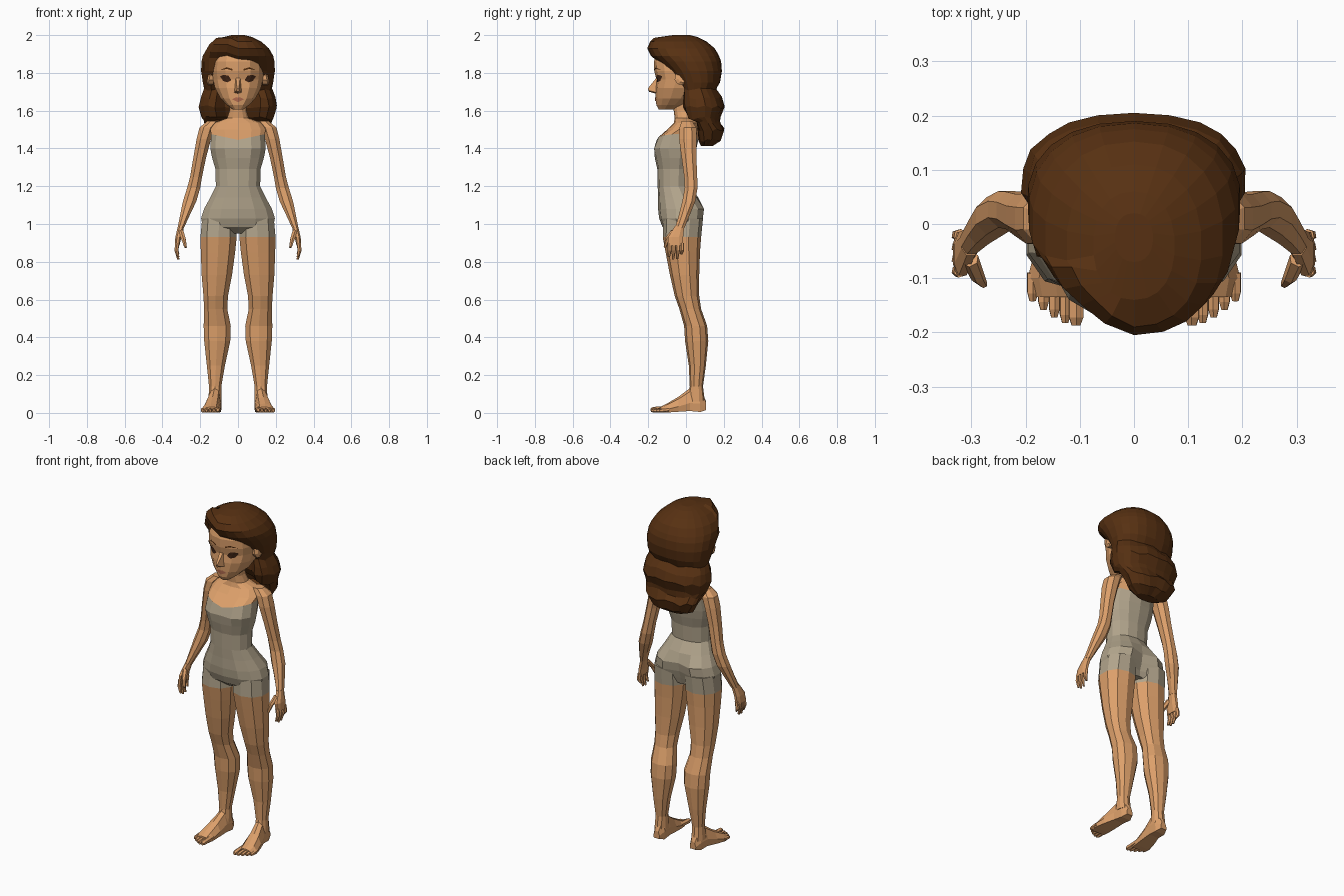
import bpy, bmesh, math, random
from mathutils import Vector
from mathutils.bvhtree import BVHTree

random.seed(4)


def material(name, rgb):
    m = bpy.data.materials.new(name)
    m.diffuse_color = (*rgb, 1)
    return m


SKIN = material("skin", (0.72, 0.35, 0.145))
SUIT = material("suit fabric", (0.44, 0.37, 0.26))
HAIR = material("dark brown hair", (0.095, 0.03, 0.006))
EYE = material("eye brown", (0.05, 0.018, 0.008))
LIP = material("lip", (0.45, 0.15, 0.08))


def ring(z, cx, rx, yf, yb, n=12, p=0.9):
    """Horizontal rounded section between a front y and a back y."""
    pts = []
    for i in range(n):
        t = 2 * math.pi * (i + 0.5) / n
        c, s = math.cos(t), math.sin(t)
        pts.append(Vector((cx + rx * math.copysign(abs(c) ** p, c),
                           (yf + yb) / 2 + (yb - yf) / 2 * math.copysign(abs(s) ** p, s), z)))
    return pts


def loft(bm, rings):
    vs = [[bm.verts.new(p) for p in r] for r in rings]
    n = len(vs[0])
    for a, b in zip(vs, vs[1:]):
        for i in range(n):
            j = (i + 1) % n
            bm.faces.new((a[i], a[j], b[j], b[i]))
    bm.faces.new(vs[0])
    bm.faces.new(vs[-1])


def tube(bm, pts, radii, n=6):
    """Short limb such as a finger: sections square to the path."""
    pts = [Vector(p) for p in pts]
    d = (pts[-1] - pts[0]).normalized()
    u = d.cross(Vector((1, 0.2, 0.1))).normalized()
    w = d.cross(u)
    loft(bm, [[p + r * (math.cos(2 * math.pi * i / n) * u + math.sin(2 * math.pi * i / n) * w)
               for i in range(n)] for p, r in zip(pts, radii)])


def finish(name, bm, mats, rule=None, mirror=False):
    bmesh.ops.recalc_face_normals(bm, faces=bm.faces)
    if rule:
        for f in bm.faces:
            f.material_index = rule(f.calc_center_median())
    me = bpy.data.meshes.new(name)
    bm.to_mesh(me)
    bm.free()
    for m in mats:
        me.materials.append(m)
    ob = bpy.data.objects.new(name, me)
    bpy.context.collection.objects.link(ob)
    if mirror:
        ob.modifiers.new("mirror", 'MIRROR').use_clip = False
    return ob


# torso with neck: suit colour below a dipped neckline
bm = bmesh.new()
rows = []
for z, rx, yf, yb in [(.95, .07, -.08, .05), (.985, .19, -.125, .085), (1.03, .2, -.142, .1),
                      (1.08, .184, -.148, .107), (1.14, .15, -.148, .065), (1.2, .12, -.15, .025),
                      (1.29, .122, -.152, .03), (1.35, .14, -.165, .045), (1.4, .15, -.18, .055),
                      (1.455, .145, -.155, .065), (1.5, .15, -.1, .068), (1.535, .13, -.065, .062),
                      (1.56, .06, -.06, .05), (1.6, .046, -.065, .035), (1.67, .05, -.07, .04)]:
    r = ring(z, 0, rx, yf, yb, 14)
    for v in r:
        dip = math.exp(-(v.x / .04) ** 2)
        if .97 < z < 1.12 and v.y > 0:
            v.y -= .035 * dip                     # cleft of the seat
        if 1.36 < z < 1.42 and v.y < 0:
            v.y += .015 * dip                     # between the breasts
        if z == 1.455:
            v.z += .03 * abs(v.x) / .14 - .01     # neckline
    rows.append(r)
loft(bm, rows)
finish("torso", bm, [SUIT, SKIN], lambda c: int(c.z > 1.462))

# legs: suit covers the very top
bm = bmesh.new()
loft(bm, [ring(z, cx, rx, yf, yb, 10) for z, cx, rx, yf, yb in [
    (.06, .122, .036, .005, .1), (.14, .121, .034, .02, .09), (.25, .117, .05, .015, .105),
    (.38, .11, .072, -.005, .118), (.46, .11, .075, -.01, .112), (.55, .118, .064, -.035, .08),
    (.62, .118, .068, -.06, .07), (.73, .112, .084, -.085, .07), (.85, .106, .095, -.108, .074),
    (.93, .103, .1, -.123, .08), (1.03, .1, .094, -.12, .09)]])
finish("legs", bm, [SKIN, SUIT], lambda c: int(c.z > .93), True)

# feet: sections along y, then toes
bm = bmesh.new()
rows = []
for y, cx, hw, z0, z1 in [(.107, .12, .02, .015, .06), (.075, .12, .034, .005, .13),
                          (.02, .124, .036, .01, .13), (-.04, .135, .046, .006, .085),
                          (-.1, .144, .052, .002, .05), (-.135, .142, .045, .002, .032)]:
    rows.append([Vector((cx + hw * a, y, z0 + (z1 - z0) * b)) for a, b in
                 [(-.9, 0), (.9, 0), (1, .35), (.6, .85), (0, 1), (-.6, .9), (-1, .4)]])
loft(bm, rows)
for i, tip in enumerate([-.187, -.182, -.172, -.158, -.142]):
    x, r = .107 + .02 * i, .015 if i == 0 else .011
    tube(bm, [(x, -.09, r + .006), (x, tip + .015, r + .002), (x, tip, r)], [r, r, r * .6])
finish("feet", bm, [SKIN], None, True)

# arms
bm = bmesh.new()
loft(bm, [ring(z, cx, rx, cy - ry, cy + ry, 8) for z, cx, cy, rx, ry in [
    (.98, .303, -.033, .018, .027), (1.05, .28, -.008, .028, .031), (1.12, .256, .015, .038, .037),
    (1.19, .235, .027, .037, .036), (1.25, .222, .025, .034, .037), (1.35, .203, .016, .036, .042),
    (1.45, .181, .01, .041, .05), (1.51, .163, .01, .044, .048), (1.545, .13, .005, .035, .03)]])
finish("arms", bm, [SKIN], None, True)

# hands: palm, four fingers and thumb
bm = bmesh.new()
loft(bm, [ring(z, cx, rx, yf, yb, 8) for z, cx, rx, yf, yb in [
    (.885, .322, .013, -.098, -.012), (.93, .316, .017, -.098, -.012), (.99, .301, .018, -.06, -.007)]])
for i, low in enumerate([.825, .812, .815, .84]):
    y = -.087 + .022 * i
    tube(bm, [(.321, y, .9), (.326, y, .86), (.316, y - .004, low)], [.012, .011, .006])
tube(bm, [(.302, -.065, .96), (.288, -.098, .92), (.277, -.112, .875)], [.016, .013, .007])
finish("hands", bm, [SKIN], None, True)

# head
bm = bmesh.new()
loft(bm, [ring(z, 0, rx, yf, yb, 14) for z, rx, yf, yb in [
    (1.607, .03, -.145, -.06), (1.63, .06, -.157, 0), (1.665, .095, -.16, .05),
    (1.72, .125, -.162, .1), (1.765, .135, -.157, .13), (1.81, .14, -.168, .14),
    (1.86, .135, -.17, .14), (1.91, .11, -.155, .12), (1.95, .05, -.08, .06)]])
bmesh.ops.recalc_face_normals(bm, faces=bm.faces)
face = BVHTree.FromBMesh(bm)
finish("head", bm, [SKIN])

# nose
bm = bmesh.new()
base = [bm.verts.new(p) for p in [(-.022, -.15, 1.695), (0, -.15, 1.688), (.022, -.15, 1.695),
                                  (.012, -.148, 1.785), (-.012, -.148, 1.785)]]
tip = [bm.verts.new(p) for p in [(-.009, -.195, 1.706), (0, -.196, 1.7), (.009, -.195, 1.706),
                                 (.005, -.202, 1.718), (-.005, -.202, 1.718)]]
for i in range(5):
    j = (i + 1) % 5
    bm.faces.new((base[i], base[j], tip[j], tip[i]))
bm.faces.new(tip)
finish("nose", bm, [SKIN])

# ears
bm = bmesh.new()
tube(bm, [(.125, -.02, 1.765), (.15, -.025, 1.77), (.16, -.018, 1.772)], [.03, .036, .024], 8)
finish("ears", bm, [SKIN], None, True)


def decal(name, outline, mat, mirror):
    """Thin plate laid on the face, as a fan around its middle."""
    bm = bmesh.new()

    def drop(x, z):
        hit = face.ray_cast(Vector((x, -1, z)), Vector((0, 1, 0)))[0]
        return bm.verts.new((x, hit.y - .004, z))
    k = len(outline)
    mid = drop(sum(p[0] for p in outline) / k, sum(p[1] for p in outline) / k)
    vs = [drop(*p) for p in outline]
    for i in range(k):
        bm.faces.new((mid, vs[i], vs[(i + 1) % k]))
    finish(name, bm, [mat], None, mirror)


# eyes, brows and lips
decal("eyes", [(.035, 1.762), (.055, 1.75), (.078, 1.757), (.095, 1.782), (.075, 1.79),
               (.05, 1.785)], EYE, True)
decal("brows", [(.03, 1.812), (.06, 1.824), (.095, 1.815), (.06, 1.83), (.03, 1.821)], HAIR, True)
decal("lips", [(-.032, 1.66), (0, 1.645), (.032, 1.66), (.01, 1.672), (0, 1.669), (-.01, 1.672)],
      LIP, False)

# hair: full waves at the back, swept fringe with an off-centre parting
bm = bmesh.new()
rows = []
for z, rx, yf, yb in [(1.412, .07, .08, .14), (1.44, .13, .065, .185), (1.5, .165, .05, .203),
                      (1.54, .178, .03, .18), (1.56, .192, -.02, .182), (1.62, .208, -.045, .205),
                      (1.67, .2, -.045, .19), (1.71, .18, -.04, .16), (1.75, .188, -.06, .18),
                      (1.81, .197, -.1, .19), (1.86, .195, -.15, .186), (1.89, .188, -.185, .175),
                      (1.93, .165, -.205, .152), (1.965, .125, -.19, .11), (1.99, .075, -.14, .06),
                      (2.0, .035, -.07, .02)]:
    r = ring(z, 0, rx, yf, yb, 22, .88)
    for v in r:
        if z < 1.73 and v.y < .06:
            v.y += .09 * math.exp(-(v.x / .1) ** 4)         # open around the neck
        if 1.85 < z < 1.98 and v.y < -.08 and v.x < -.03:
            v.y += .03 if v.x < -.07 else .015              # parting
            v.z += .02
        if z < 1.72:
            v.z += random.uniform(-.01, .01) if z > 1.43 else 0
            v.x *= random.uniform(.96, 1.02)
    rows.append(r)
loft(bm, rows)
finish("hair", bm, [HAIR])
